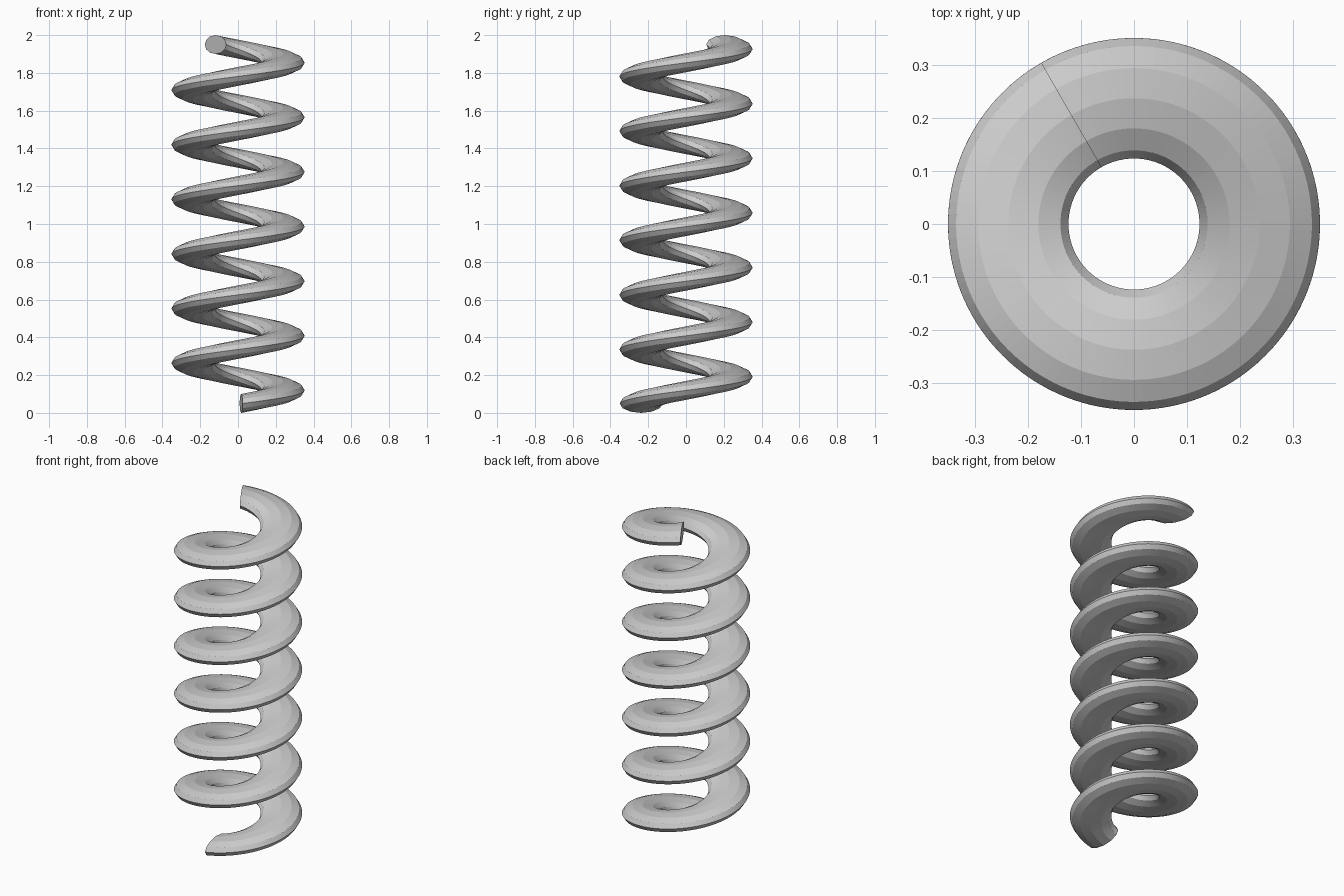
import bpy, bmesh
from math import sin, cos, radians, pi

if "Cube" in bpy.data.objects:
    bpy.data.objects.remove(bpy.data.objects["Cube"])

COIL_R = 0.238              # centre of wire from the axis
WIRE_R, WIRE_H = 0.114, 0.05  # half width and half height of the oval wire
SIDES = 12
START, END = -86, 6 * 360 + 120   # degrees, rising counter-clockwise
Z0, Z1 = 0.05, 1.95
STEPS = 640

bm = bmesh.new()

# Oval sections placed along the helix
rings = []
for i in range(STEPS + 1):
    t = i / STEPS
    a = radians(START + (END - START) * t)
    z = Z0 + (Z1 - Z0) * t
    ring = []
    for k in range(SIDES):
        b = 2 * pi * k / SIDES
        r = COIL_R + WIRE_R * cos(b)
        ring.append(bm.verts.new((r * cos(a), r * sin(a), z + WIRE_H * sin(b))))
    rings.append(ring)

# Wire surface
for r0, r1 in zip(rings, rings[1:]):
    for k in range(SIDES):
        n = (k + 1) % SIDES
        bm.faces.new((r0[k], r0[n], r1[n], r1[k]))

# End caps
bm.faces.new(rings[0])
bm.faces.new(rings[-1])
bmesh.ops.recalc_face_normals(bm, faces=bm.faces)

mesh = bpy.data.meshes.new("coil_spring")
bm.to_mesh(mesh)
bm.free()
spring = bpy.data.objects.new("coil_spring", mesh)
bpy.context.collection.objects.link(spring)
